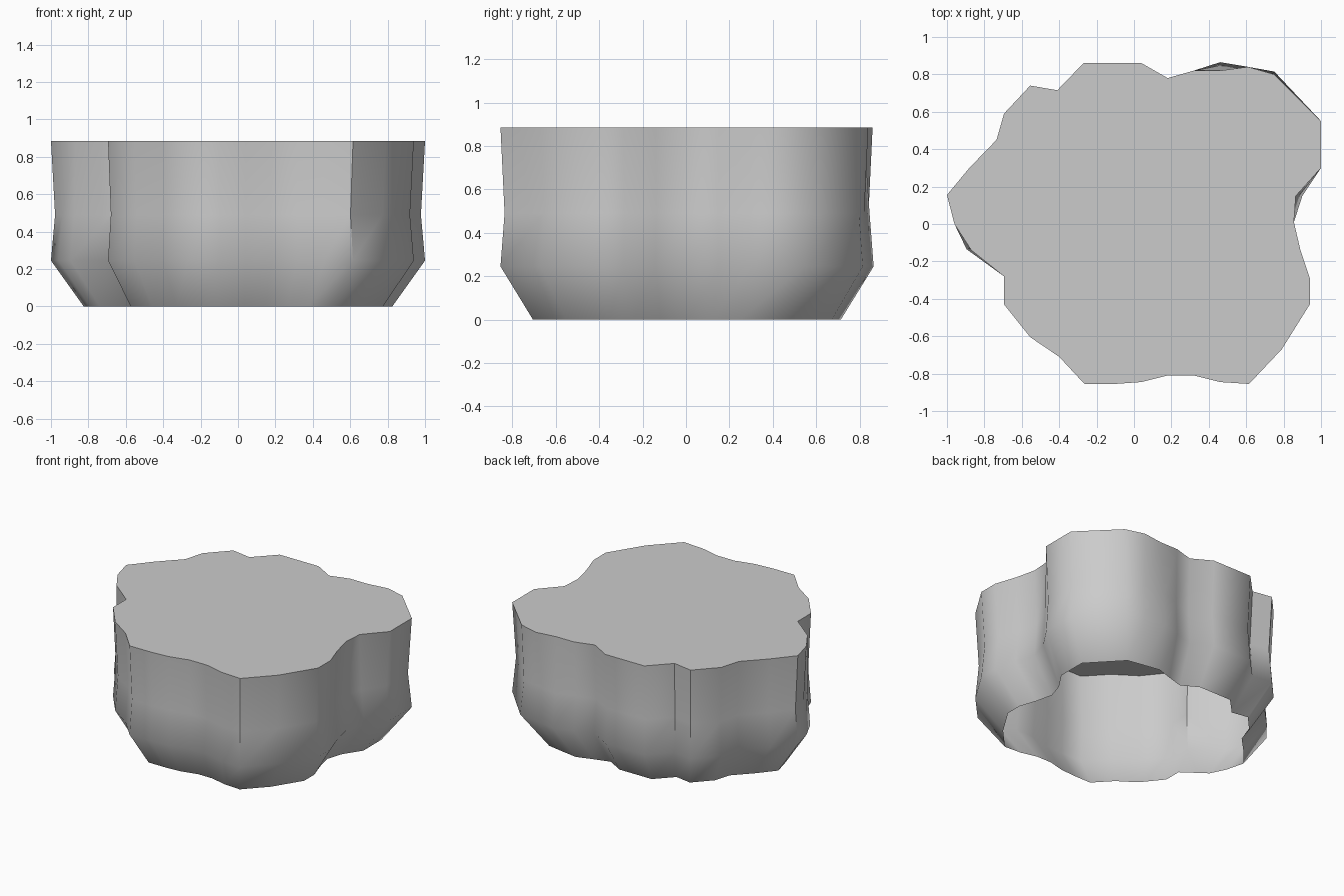
import bpy, bmesh, math

if "Cube" in bpy.data.objects:
    bpy.data.objects.remove(bpy.data.objects["Cube"])

# Irregular plateau outline, counter-clockwise from the right side
OUTLINE = [
    (1.0, .3), (1.0, .55), (.75, .80), (.61, .84), (.46, .82), (.32, .82),
    (.18, .78), (.04, .86), (-.27, .86), (-.41, .715), (-.555, .74),
    (-.695, .59), (-.735, .45), (-.88, .30), (-1.0, .155), (-.96, 0),
    (-.87, -.14), (-.695, -.28), (-.695, -.43), (-.555, -.605), (-.40, -.71),
    (-.265, -.855), (-.10, -.855), (.04, -.845), (.18, -.81), (.32, -.81),
    (.46, -.845), (.615, -.855), (.79, -.67), (.94, -.43), (.94, -.29),
    (.89, -.14), (.855, .01), (.865, .15)]

# Outline points that bulge past the rim lower down
BULGE = {2: (.75, .815), 4: (.46, .865), 16: (-.895, -.135), 33: (.90, .15)}

# Wall profile from foot to rim: height, outline scale, whether it bulges
PROFILE = [(0, .825, True), (.245, 1.0, True), (.49, .978, True), (.885, 1.0, False)]


def ring(bm, z, scale, bulges):
    pts = [BULGE.get(i, p) if bulges else p for i, p in enumerate(OUTLINE)]
    return [bm.verts.new((x * scale, y * scale, z)) for x, y in pts]


# Rock wall with a flat top and an open underside
bm = bmesh.new()
rings = [ring(bm, *row) for row in PROFILE]
n = len(OUTLINE)
for low, high in zip(rings, rings[1:]):
    for i in range(n):
        j = (i + 1) % n
        bm.faces.new((low[i], low[j], high[j], high[i]))
bm.faces.new(rings[-1])

mesh = bpy.data.meshes.new("rock_plateau")
bm.to_mesh(mesh)
bm.free()
rock = bpy.data.objects.new("rock_plateau", mesh)
bpy.context.collection.objects.link(rock)

# Soft wall shading with a crisp rim
bpy.context.view_layer.objects.active = rock
rock.select_set(True)
bpy.ops.object.shade_smooth_by_angle(angle=math.radians(50))
